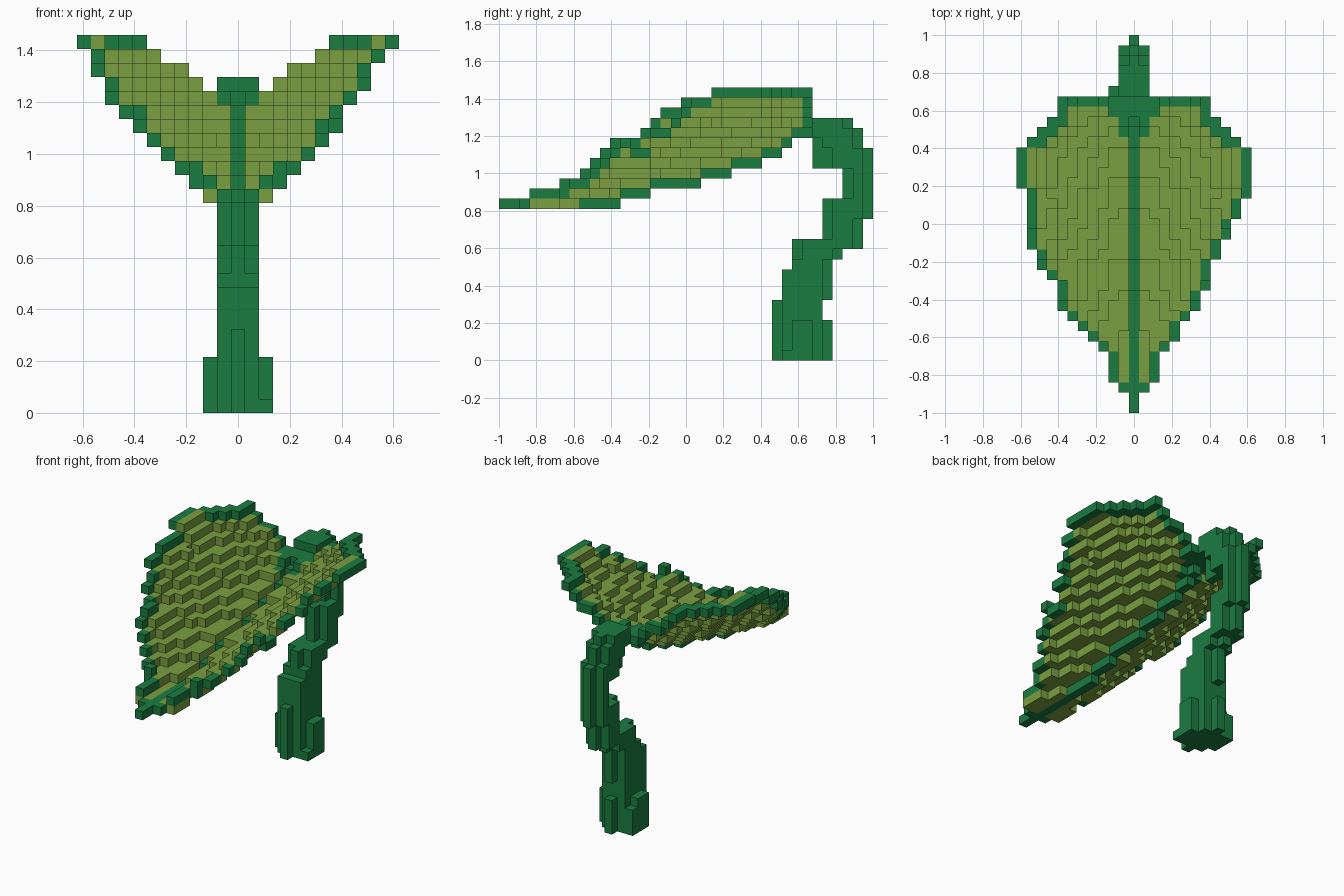
import bpy
import bmesh
from math import floor
from mathutils import Vector

if "Cube" in bpy.data.objects:
    bpy.data.objects.remove(bpy.data.objects["Cube"])

UNIT = 2 / 37                      # edge of one block


def material(name, rgb):
    mat = bpy.data.materials.new(name)
    mat.use_nodes = True
    mat.diffuse_color = (*rgb, 1)
    bsdf = mat.node_tree.nodes["Principled BSDF"]
    bsdf.inputs["Base Color"].default_value = (*rgb, 1)
    bsdf.inputs["Roughness"].default_value = 0.9
    return mat


DARK, OLIVE = 0, 1
MATERIALS = [material("dark green", (0.011, 0.203, 0.053)),
             material("olive green", (0.195, 0.35, 0.052))]


def block_object(name, cells):
    """Make the outer skin of a set of blocks: {(x, y, z): colour}."""
    bm = bmesh.new()
    for cell, colour in cells.items():
        centre = Vector((cell[0], cell[1] - 18, cell[2] + 0.5))
        for axis in range(3):
            for sign in (-1, 1):
                near = list(cell)
                near[axis] += sign
                if tuple(near) in cells:
                    continue
                n, u, v = Vector(), Vector(), Vector()
                n[axis] = sign / 2
                u[(axis + 1) % 3] = 0.5
                v[(axis + 2) % 3] = sign / 2
                corners = (-u - v, u - v, u + v, v - u)
                face = bm.faces.new([bm.verts.new((centre + n + c) * UNIT)
                                     for c in corners])
                face.material_index = colour
    bmesh.ops.remove_doubles(bm, verts=bm.verts[:], dist=UNIT / 100)
    mesh = bpy.data.meshes.new(name)
    bm.to_mesh(mesh)
    bm.free()
    for mat in MATERIALS:
        mesh.materials.append(mat)
    obj = bpy.data.objects.new(name, mesh)
    bpy.context.collection.objects.link(obj)
    return obj


# Leaf blade: half widths of each row from the tip to the back (hex digits)
LEFT = "0012223445667778899aabbbbba9877"
RIGHT = "0012223456777899aaaaaabbbba9877"
RIB_STEPS = (0, 12, 15, 20, 23, 26, 28, 29)               # rows where the rib climbs
RIM_STEPS = (0, 3, 6, 8, 9, 10, 11, 14, 15, 16, 18, 21)   # rows where the rim climbs


def in_leaf(x, y):
    widths = LEFT if x >= 0 else RIGHT
    return 0 <= y < len(widths) and abs(x) <= int(widths[y], 16)


def climb(steps, y):
    """Height that rises evenly by one block from each step to the next."""
    height = 14 + len(steps)
    for i, (start, end) in enumerate(zip(steps, steps[1:])):
        if start <= y < end:
            height = 15 + i + (y - start) / (end - start)
    return height


def leaf_height(x, y):
    """Slope each row from the low midrib up to the high rim."""
    rib, rim = climb(RIB_STEPS, y), climb(RIM_STEPS, y)
    if x == 0:
        return floor(rib)
    span = max(int(LEFT[y], 16), int(RIGHT[y], 16)) - 0.4
    if 22 <= y <= 28:
        span -= 1                              # level shelf behind the rim
    z = floor(rib + (rim - rib) * (abs(x) - 0.4) / span + 0.001)
    if 8 <= y < 29:
        z = max(z, floor(rib) + 1)             # the rib hangs one block lower
    return min(z, floor(rim))


SIDES = ((1, 0), (-1, 0), (0, 1), (0, -1))
CORNERS = ((1, 1), (1, -1), (-1, 1), (-1, -1))
leaf = {}
for y in range(len(LEFT)):
    for x in range(-11, 12):
        if not in_leaf(x, y):
            continue
        around = SIDES + CORNERS if y >= 26 else SIDES
        rim = not all(in_leaf(x + dx, y + dy) for dx, dy in around)
        rib = (x == 0 or (abs(x) == 1 and y >= 27)
               or (abs(x) == 2 and y >= 29))
        z = leaf_height(x, y)
        leaf[x, y, z] = DARK if rim or rib else OLIVE
        if rim and 3 <= y < 7:                 # thicker rim near the tip
            leaf[x, y, z - 1] = OLIVE if abs(x) < 3 else DARK
block_object("leaf_blade", leaf)

# Stem: (bottom layer, top layer, first row, last row)
STEM = [(0, 3, 27, 32), (4, 5, 27, 31), (6, 8, 28, 32), (9, 9, 29, 32),
        (10, 10, 29, 33), (11, 11, 29, 35), (12, 13, 32, 35),
        (14, 15, 32, 36), (16, 18, 34, 36), (19, 20, 31, 36),
        (21, 22, 31, 35), (23, 23, 31, 34)]
stem = {}
for low, high, first, last in STEM:
    for z in range(low, high + 1):
        for y in range(first, last + 1):
            # the outer rows are only one block wide, rounding the stem
            narrow = ((y == first and (z < 6 or 10 <= z < 22))
                      or (y == last and z not in (4, 5)))
            # the underside of the upper bend is keeled
            narrow = narrow or (19 <= z < 21 and y < 33)
            half = 0 if narrow else 1
            if z < 4 and 29 <= y <= 30:
                half = 2                       # flared foot
            for x in range(-half, half + 1):
                stem[x, y, z] = DARK
# Uneven toes of the foot
stem[2, 28, 0] = DARK
for z in range(3):
    stem[-2, 31, z] = DARK
block_object("stem", stem)
